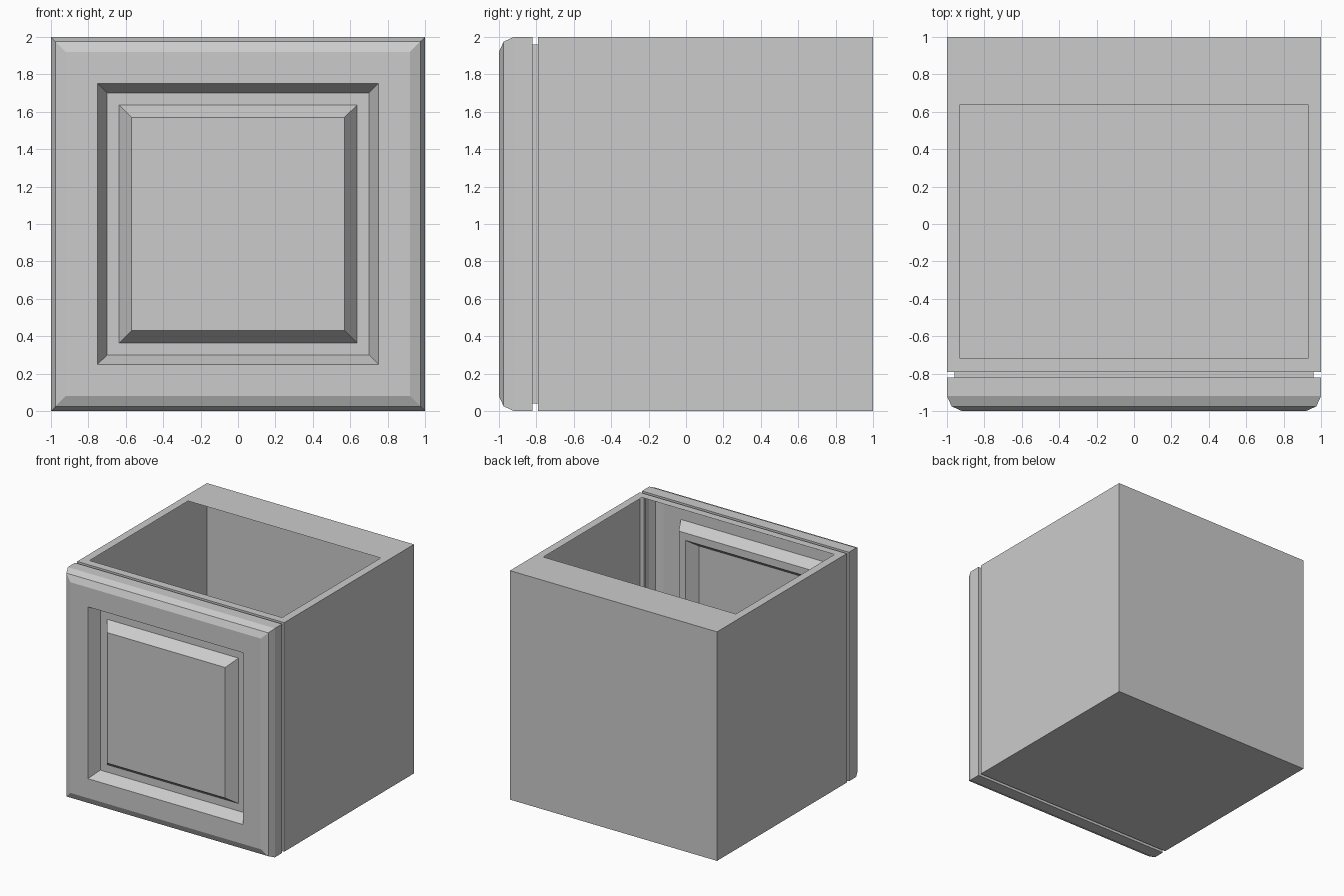
import bpy, bmesh

if "Cube" in bpy.data.objects:
    bpy.data.objects.remove(bpy.data.objects["Cube"])


def square_ring(bm, half, y):
    """Square loop in the XZ plane, centred on z = 1."""
    corners = [(-1, -1), (1, -1), (1, 1), (-1, 1)]
    return [bm.verts.new((sx * half, y, 1 + sz * half)) for sx, sz in corners]


def bridge(bm, a, b, skip=()):
    """Quads joining two four-sided loops."""
    for i in range(4):
        if i not in skip:
            j = (i + 1) % 4
            bm.faces.new((a[i], a[j], b[j], b[i]))


def loft(bm, profile):
    rings = [square_ring(bm, h, y) for h, y in profile]
    for a, b in zip(rings, rings[1:]):
        bridge(bm, a, b)
    return rings


def finish(bm, name):
    mesh = bpy.data.meshes.new(name)
    bm.to_mesh(mesh)
    bm.free()
    obj = bpy.data.objects.new(name, mesh)
    bpy.context.collection.objects.link(obj)
    return obj


# Cabinet carcass: thin shell with a rectangular opening in the top
bm = bmesh.new()
back = square_ring(bm, 1.0, 1.0)
front = square_ring(bm, 1.0, -0.79)
bm.faces.new(back[::-1])
bridge(bm, back, front, skip=(2,))
top = [front[3], front[2], back[2], back[3]]
hole = [bm.verts.new((x, y, 2.0)) for x, y in
        [(-0.93, -0.72), (0.93, -0.72), (0.93, 0.64), (-0.93, 0.64)]]
bridge(bm, top, hole)
# Front rim of the carcass, turning in to the narrow gap behind the door
lip = square_ring(bm, 0.96, -0.79)
gap = square_ring(bm, 0.96, -0.82)
bridge(bm, front, lip)
bridge(bm, lip, gap)
finish(bm, "cabinet_body")

# Door: rounded outer edge, recessed groove and raised centre panel
bm = bmesh.new()
rings = loft(bm, [
    (0.96, -0.82), (1.0, -0.82), (1.0, -0.92), (0.975, -0.975), (0.92, -1.0),
    (0.75, -1.0), (0.70, -0.90), (0.635, -0.90), (0.57, -0.99),
])
bm.faces.new(rings[-1])
finish(bm, "cabinet_door")
